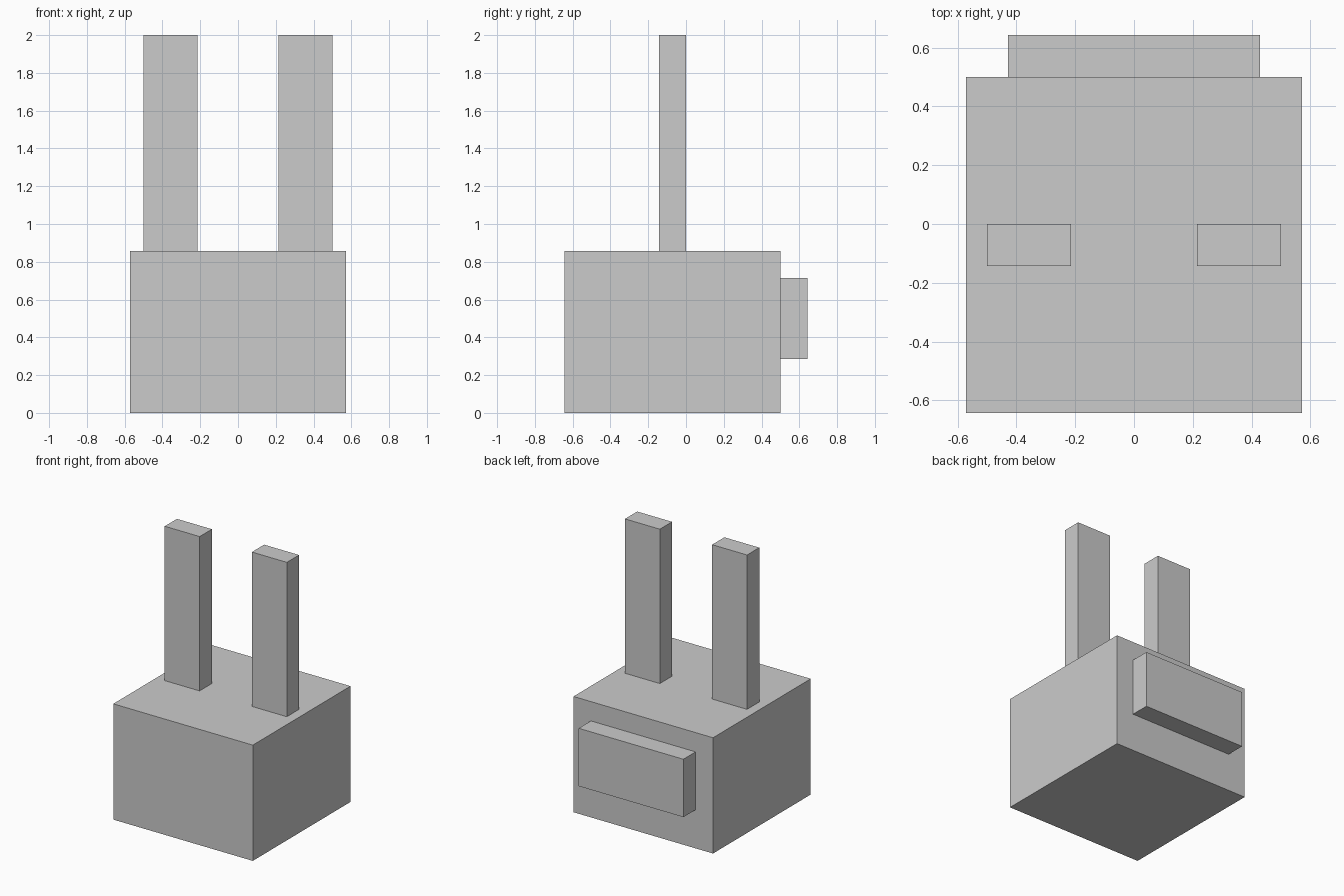
import bpy

if "Cube" in bpy.data.objects:
    bpy.data.objects.remove(bpy.data.objects["Cube"])

U = 1 / 7  # the model sits on a grid of seventh-unit steps


def box(name, x, y, z):
    """Flat-faced box from (min, max) ranges given in grid steps."""
    bpy.ops.mesh.primitive_cube_add(size=1)
    ob = bpy.context.object
    ob.name = name
    for v in ob.data.vertices:
        for i, (lo, hi) in enumerate((x, y, z)):
            v.co[i] = (hi if v.co[i] > 0 else lo) * U
    return ob


# Main block
box("head", (-4, 4), (-4.5, 3.5), (0, 6))

# Slab on the back face
box("back_panel", (-3, 3), (3.5, 4.5), (2, 5))

# Pair of tall upright ears
for side, x in (("left", (-3.5, -1.5)), ("right", (1.5, 3.5))):
    box(side + "_ear", x, (-1, 0), (6, 14))
